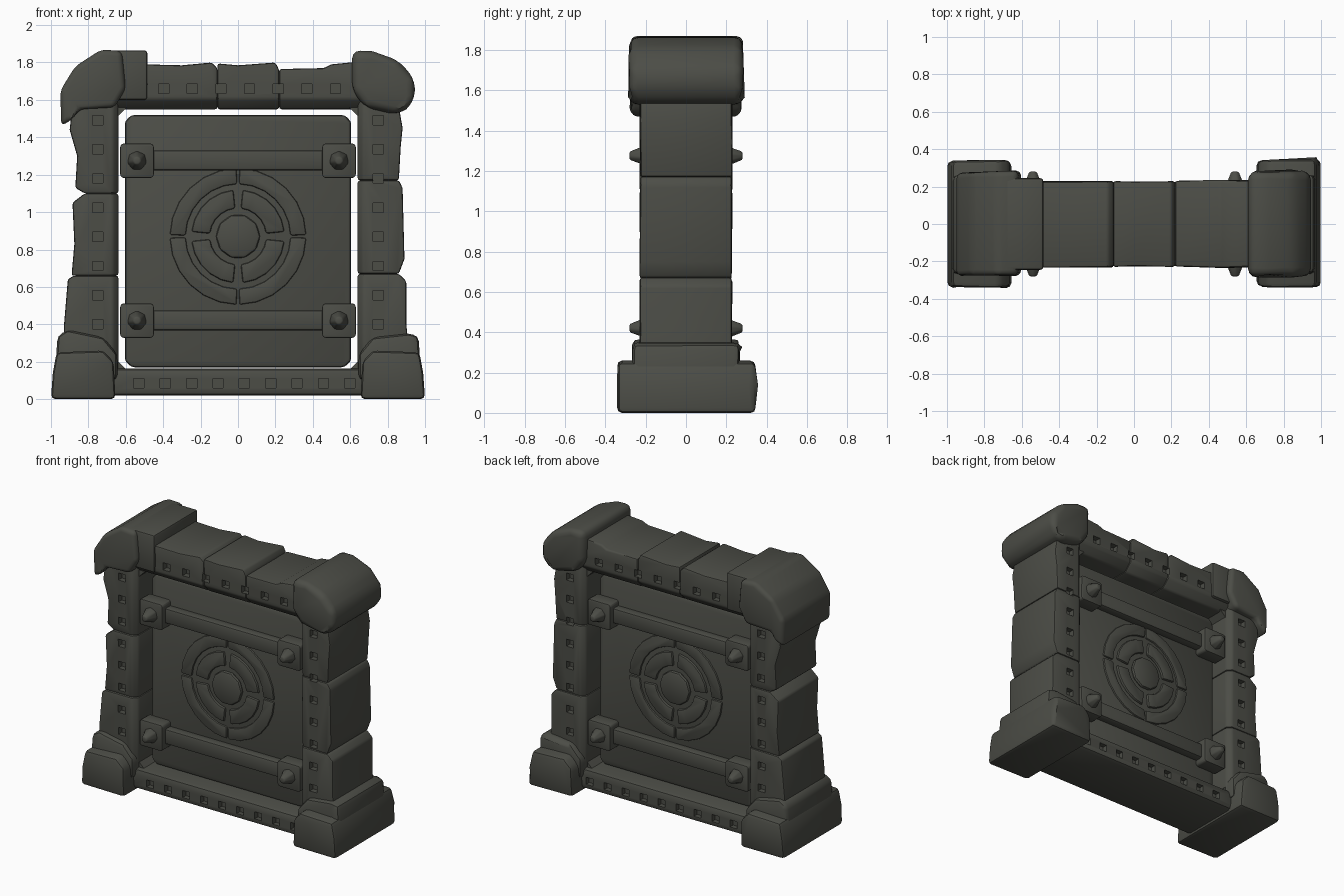
import bpy, bmesh, math, random
from mathutils import Vector, Matrix

random.seed(4)
if "Cube" in bpy.data.objects:
    bpy.data.objects.remove(bpy.data.objects["Cube"])

stone_mat = bpy.data.materials.new("dark stone")
stone_mat.use_nodes = True
colour = (0.072, 0.074, 0.062, 1)
stone_mat.diffuse_color = colour
stone_mat.node_tree.nodes["Principled BSDF"].inputs["Base Color"].default_value = colour


def activate(ob):
    bpy.ops.object.select_all(action='DESELECT')
    ob.select_set(True)
    bpy.context.view_layer.objects.active = ob


def finish(name, bm, bevel=0.0, segments=2, cutter=None):
    """Turn a bmesh into a finished, softly shaded stone object."""
    bmesh.ops.recalc_face_normals(bm, faces=bm.faces[:])
    me = bpy.data.meshes.new(name)
    bm.to_mesh(me)
    bm.free()
    ob = bpy.data.objects.new(name, me)
    bpy.context.collection.objects.link(ob)
    me.materials.append(stone_mat)
    activate(ob)
    if bevel:
        m = ob.modifiers.new("worn edges", 'BEVEL')
        m.width, m.segments, m.limit_method = bevel, segments, 'ANGLE'
        m.angle_limit = math.radians(25)
        bpy.ops.object.modifier_apply(modifier=m.name)
    if cutter:
        m = ob.modifiers.new("notches", 'BOOLEAN')
        m.operation, m.object, m.solver = 'DIFFERENCE', cutter, 'EXACT'
        bpy.ops.object.modifier_apply(modifier=m.name)
    bpy.ops.object.shade_smooth_by_angle(angle=math.radians(35))
    return ob


def slab(name, outline, front, back=None, bevel=0.015, jitter=0.0, cutter=None,
         inner=0.0, segments=2):
    """Extrude an x-z outline along y; inner adds a chamfer round the opening."""
    back = -front if back is None else back
    bm = bmesh.new()
    rows = [[bm.verts.new((x, y, z)) for x, z in outline] for y in (front, back)]
    bm.faces.new(rows[0])
    bm.faces.new(rows[1][::-1])
    n = len(outline)
    for i in range(n):
        j = (i + 1) % n
        bm.faces.new((rows[0][j], rows[0][i], rows[1][i], rows[1][j]))
    if inner:
        edges = []
        for e in bm.edges:
            a, b = (v.co for v in e.verts)
            mid = (a + b) / 2
            if abs(a.y - b.y) < 0.01 and abs(mid.x) < 0.66 and 0.15 < mid.z < 1.57:
                edges.append(e)
        bmesh.ops.bevel(bm, geom=edges, offset=inner, segments=1, affect='EDGES')
    for v in bm.verts:
        v.co.y += random.uniform(-jitter, jitter)
    return finish(name, bm, bevel, segments, cutter)


def rect(x0, x1, z0, z1, cut=0.0):
    if not cut:
        return [(x0, z0), (x1, z0), (x1, z1), (x0, z1)]
    return [(x0 + cut, z0), (x1 - cut, z0), (x1, z0 + cut), (x1, z1 - cut),
            (x1 - cut, z1), (x0 + cut, z1), (x0, z1 - cut), (x0, z0 + cut)]


# Square notches, carved into every frame bar on both faces
spots = [(s * 0.75, 0.4 + 0.156 * i) for s in (-1, 1) for i in range(8)]
spots += [(-0.55 + 0.153 * i, 1.66) for i in range(8)]
spots += [(-0.53 + 0.141 * i, 0.085) for i in range(9)]
bm = bmesh.new()
for x, z in spots:
    for s in (-1, 1):
        size = Matrix.Diagonal((0.055, 0.08, 0.05, 1))
        bmesh.ops.create_cube(bm, size=1, matrix=Matrix.Translation((x, s * 0.23, z)) @ size)
notches = finish("notch_cutter", bm)
notches.hide_render = True

# Columns: three worn blocks each, given as outer edge points from bottom to top
left_side = {
    "lower": [(-0.93, 0.1), (-0.93, 0.4), (-0.91, 0.64), (-0.88, 0.66)],
    "middle": [(-0.89, 0.66), (-0.875, 0.83), (-0.885, 1.05), (-0.82, 1.1)],
    "upper": [(-0.82, 1.1), (-0.87, 1.13), (-0.86, 1.3), (-0.9, 1.44), (-0.88, 1.62)],
}
right_side = {
    "lower": [(0.93, 0.1), (0.9, 0.4), (0.9, 0.63), (0.86, 0.67)],
    "middle": [(0.86, 0.67), (0.89, 0.75), (0.88, 1.13), (0.86, 1.17)],
    "upper": [(0.86, 1.17), (0.87, 1.35), (0.88, 1.45), (0.85, 1.62)],
}
for side, s, blocks in (("right", -1, left_side), ("left", 1, right_side)):
    for part, edge in blocks.items():
        inner_edge = [(s * 0.64, edge[-1][1]), (s * 0.64, edge[0][1])]
        slab(f"{side}_column_{part}", edge + inner_edge, -0.228, jitter=0.004,
             bevel=0.012, inner=0.03, cutter=notches)

# Lintel: three blocks with chipped tops
tops = {
    "right": [(-0.11, 1.77), (-0.14, 1.8), (-0.3, 1.785), (-0.5, 1.79), (-0.85, 1.78)],
    "middle": [(0.22, 1.76), (0.2, 1.8), (0.0, 1.785), (-0.11, 1.795)],
    "left": [(0.85, 1.78), (0.6, 1.8), (0.5, 1.79), (0.46, 1.77), (0.22, 1.765)],
}
for part, top in tops.items():
    slab(f"lintel_{part}", [(top[-1][0], 1.55), (top[0][0], 1.55)] + top, -0.23,
         jitter=0.004, bevel=0.012, inner=0.055, cutter=notches)

# Sill and the small corner fillets of the opening
slab("sill", rect(-0.7, 0.7, 0.02, 0.165), -0.225, bevel=0.03, cutter=notches)
for s, side in ((-1, "right"), (1, "left")):
    for z, d, level in ((1.56, -1, "upper"), (0.155, 1, "lower")):
        slab(f"{side}_{level}_fillet",
             [(s * 0.655, z), (s * 0.595, z), (s * 0.655, z + d * 0.06)], -0.19, bevel=0.0)

# Rounded corner caps
slab("right_cap", [(-0.62, 1.86), (-0.73, 1.87), (-0.87, 1.78), (-0.95, 1.65), (-0.945, 1.46),
                   (-0.88, 1.5), (-0.85, 1.55), (-0.66, 1.56), (-0.6, 1.66)],
     -0.28, bevel=0.045, jitter=0.01, segments=3)
slab("right_cap_step", [(-0.485, 1.6), (-0.485, 1.865), (-0.72, 1.865), (-0.72, 1.6)],
     -0.245, bevel=0.015)
slab("left_cap", [(0.61, 1.865), (0.72, 1.86), (0.86, 1.81), (0.945, 1.71), (0.945, 1.6),
                  (0.9, 1.55), (0.85, 1.52), (0.68, 1.56), (0.61, 1.65)],
     -0.28, bevel=0.045, jitter=0.01, segments=3)

# Splayed feet with a narrower stone sitting on each
for s, side, tip in ((-1, "right", 0.37), (1, "left", 0.35)):
    foot = [(0.655, 0), (1.0, 0), (0.99, 0.14), (0.97, 0.25), (0.72, 0.26), (0.665, 0.2)]
    slab(f"{side}_foot", [(s * x, z) for x, z in foot], -0.34, bevel=0.025, jitter=0.008)
    upper = [(0.645, 0.1), (0.98, 0.1), (0.965, 0.34), (0.91, tip), (0.72, 0.33), (0.645, 0.24)]
    slab(f"{side}_foot_top", [(s * x, z) for x, z in upper], -0.265, bevel=0.03, jitter=0.008)

# Door slab
slab("door", rect(-0.605, 0.605, 0.17, 1.52, 0.035), -0.11, bevel=0.02)


def arc(r0, r1, a0, a1, steps):
    """Closed x-z outline of a ring segment on the door centre."""
    pts = []
    for r, span in ((r0, range(steps + 1)), (r1, range(steps, -1, -1))):
        for i in span:
            a = a0 + (a1 - a0) * i / steps
            pts.append((r * math.cos(a), 0.87 + r * math.sin(a)))
    return pts


# Fittings on both faces of the door
for f, face in ((-1, "front"), (1, "back")):
    skin = f * 0.1
    # Round carved emblem: rim and inner ring split by four gaps, centre boss
    for k in range(4):
        a = k * math.pi / 2
        slab(f"{face}_emblem_rim_{k}", arc(0.28, 0.365, a + 0.02, a + math.pi / 2 - 0.02, 6),
             f * 0.122, skin, bevel=0.01)
        slab(f"{face}_emblem_ring_{k}", arc(0.15, 0.25, a + 0.1, a + math.pi / 2 - 0.1, 5),
             f * 0.128, skin, bevel=0.012)
    boss = [(0.12 * math.cos(i * math.pi / 5), 0.87 + 0.12 * math.sin(i * math.pi / 5))
            for i in range(10)]
    slab(f"{face}_emblem_boss", boss, f * 0.135, skin, bevel=0.018)
    # Cross bands with end plates and faceted bolts
    for z, level in ((0.42, "lower"), (1.275, "upper")):
        slab(f"{face}_{level}_band", rect(-0.55, 0.55, z - 0.052, z + 0.055),
             f * 0.17, skin, bevel=0.015)
        for s, side in ((-1, "right"), (1, "left")):
            x = s * 0.54
            slab(f"{face}_{level}_{side}_plate", rect(x - 0.09, x + 0.09, z - 0.092, z + 0.092, 0.012),
                 f * 0.205, skin, bevel=0.015)
            bm = bmesh.new()
            turn = Matrix.Rotation(f * -math.pi / 2, 4, 'X')
            bmesh.ops.create_cone(bm, cap_ends=True, segments=7, radius1=0.058, radius2=0.022,
                                  depth=0.09,
                                  matrix=Matrix.Translation((x, f * 0.235, z)) @ turn)
            finish(f"{face}_{level}_{side}_bolt", bm, 0.008)

# The notches are carved, so their cutter is no longer needed
bpy.data.objects.remove(notches)
